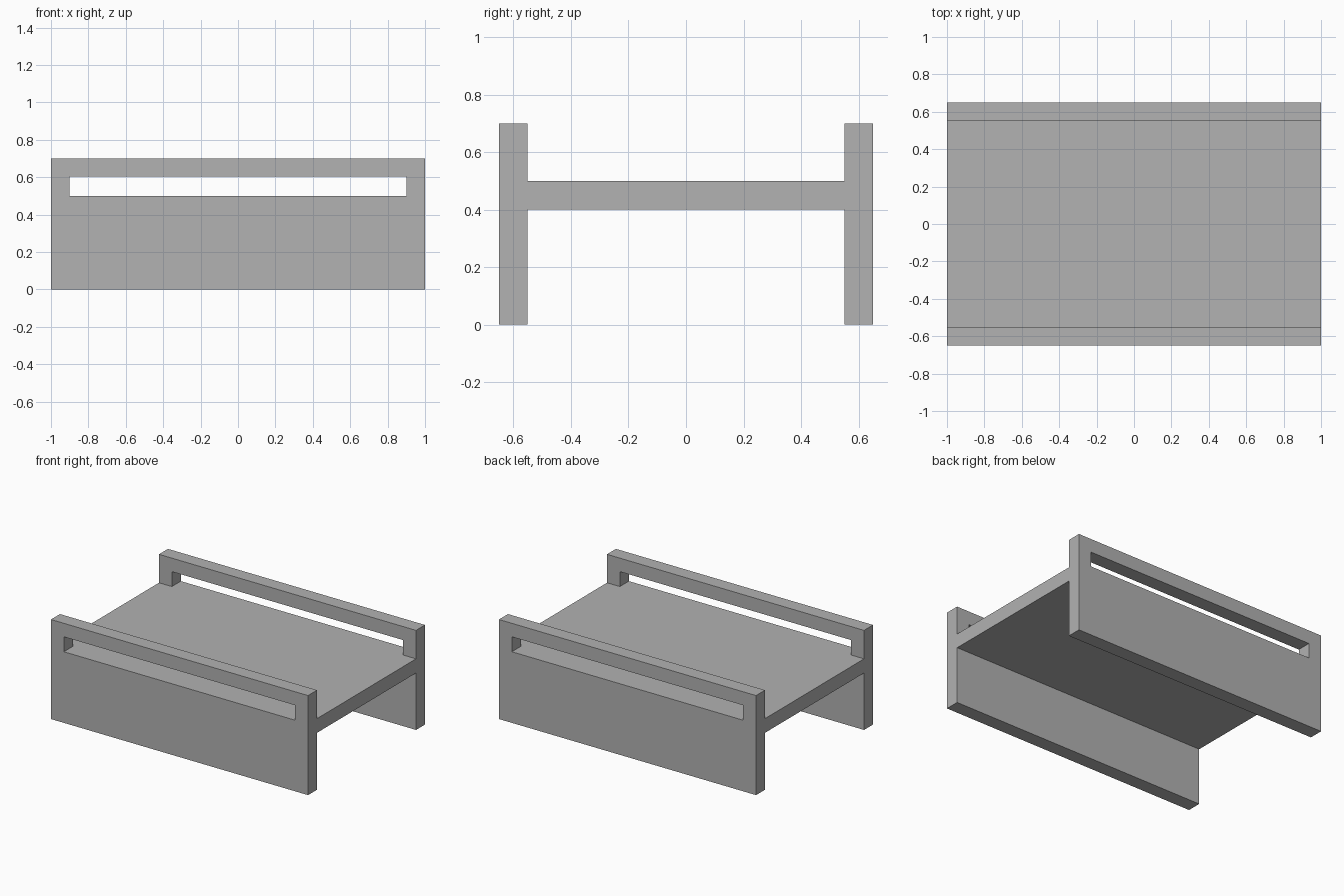
import bpy
import bmesh
from mathutils import Vector

cube = bpy.data.objects.get("Cube")
if cube:
    bpy.data.objects.remove(cube, do_unlink=True)

LENGTH, HEIGHT, THICK = 2.0, 0.7, 0.1
INNER_Y = 0.55
DECK_BOTTOM, DECK_TOP = 0.4, 0.5
SLOT_HALF, SLOT_TOP = 0.9, 0.605

grey = bpy.data.materials.new("plain_grey")
grey.use_nodes = True
colour = (0.445, 0.445, 0.445, 1)
grey.diffuse_color = colour
grey.node_tree.nodes["Principled BSDF"].inputs["Base Color"].default_value = colour


def finish(name, bm):
    bmesh.ops.recalc_face_normals(bm, faces=bm.faces)
    mesh = bpy.data.meshes.new(name)
    bm.to_mesh(mesh)
    bm.free()
    mesh.materials.append(grey)
    obj = bpy.data.objects.new(name, mesh)
    bpy.context.collection.objects.link(obj)
    return obj


def rectangle(bm, half, low, high, y):
    corners = [(-half, low), (half, low), (half, high), (-half, high)]
    return [bm.verts.new((x, y, z)) for x, z in corners]


# Upright side panel: a rectangular frame around the handle slot, extruded
def slotted_panel(name, y):
    bm = bmesh.new()
    outer = rectangle(bm, LENGTH / 2, 0, HEIGHT, y)
    inner = rectangle(bm, SLOT_HALF, DECK_TOP, SLOT_TOP, y)
    for i in range(4):
        j = (i + 1) % 4
        bm.faces.new((outer[i], outer[j], inner[j], inner[i]))
    result = bmesh.ops.extrude_face_region(bm, geom=bm.faces[:], use_keep_orig=True)
    moved = [v for v in result["geom"] if isinstance(v, bmesh.types.BMVert)]
    bmesh.ops.translate(bm, verts=moved, vec=Vector((0, THICK, 0)))
    return finish(name, bm)


slotted_panel("front_panel", -INNER_Y - THICK)
slotted_panel("back_panel", INNER_Y)

# Flat deck spanning the two panels, level with the bottom of the slots
bm = bmesh.new()
bmesh.ops.create_cube(bm, size=1)
bmesh.ops.scale(bm, verts=bm.verts, vec=(LENGTH, 2 * INNER_Y, DECK_TOP - DECK_BOTTOM))
bmesh.ops.translate(bm, verts=bm.verts, vec=(0, 0, (DECK_TOP + DECK_BOTTOM) / 2))
finish("deck", bm)
